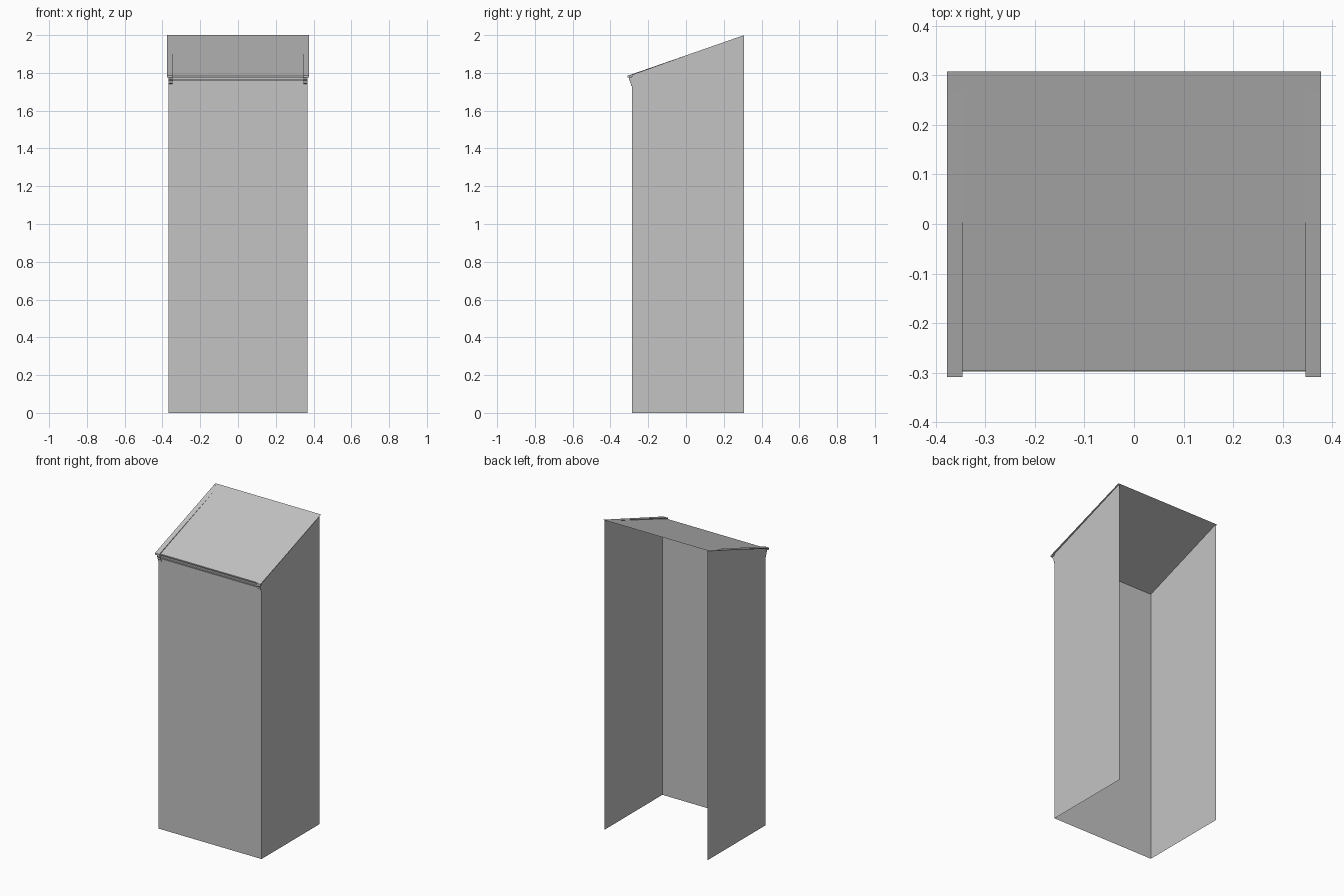
import bpy
import bmesh

cube = bpy.data.objects.get("Cube")
if cube:
    bpy.data.objects.remove(cube, do_unlink=True)

grey = bpy.data.materials.new("plain grey")
grey.use_nodes = True
grey.diffuse_color = (0.55, 0.55, 0.55, 1)
grey.node_tree.nodes["Principled BSDF"].inputs["Base Color"].default_value = (0.55, 0.55, 0.55, 1)

WALL_X, ROOF_X, TRIM_X = 0.368, 0.377, 0.346
FRONT, BACK, NOSE = -0.285, 0.308, -0.309


def roof_z(y):
    """Height of the sloping roof line at depth y."""
    return 2.0 + (y - BACK) * 0.215 / (BACK - NOSE)


def make_object(name, bm):
    mesh = bpy.data.meshes.new(name)
    bm.to_mesh(mesh)
    bm.free()
    mesh.materials.append(grey)
    obj = bpy.data.objects.new(name, mesh)
    bpy.context.collection.objects.link(obj)
    return obj


def sheet(name, points):
    bm = bmesh.new()
    bm.faces.new([bm.verts.new(p) for p in points])
    return make_object(name, bm)


def extrusion(name, profile, x0, x1):
    """Closed (y, z) profile extruded along x."""
    bm = bmesh.new()
    face = bm.faces.new([bm.verts.new((x0, y, z)) for y, z in profile])
    moved = bmesh.ops.extrude_face_region(bm, geom=[face], use_keep_orig=True)
    verts = [v for v in moved["geom"] if isinstance(v, bmesh.types.BMVert)]
    bmesh.ops.translate(bm, verts=verts, vec=(x1 - x0, 0, 0))
    bmesh.ops.recalc_face_normals(bm, faces=bm.faces)
    return make_object(name, bm)


# Thin walls, open at the back and the bottom
top = roof_z(FRONT) - 0.006
sheet("front_wall", [(-WALL_X, FRONT, 0), (WALL_X, FRONT, 0),
                     (WALL_X, FRONT, top), (-WALL_X, FRONT, top)])
for side, s in (("left", 1), ("right", -1)):
    outline = [(s * WALL_X, y, z) for y, z in
               ((FRONT, 0), (BACK, 0), (BACK, 2.0), (FRONT, roof_z(FRONT)))]
    sheet(side + "_wall", outline if s > 0 else outline[::-1])

# Sloping roof panel, set slightly below the side strips at the front
LIP = -0.297
lip_z = roof_z(LIP) - 0.006
sheet("roof_panel", [(-ROOF_X, LIP, lip_z), (ROOF_X, LIP, lip_z),
                     (ROOF_X, BACK, 2.0), (-ROOF_X, BACK, 2.0)])

# Tapering roof edge strips and stepped end brackets under the eaves
strip = [(NOSE, roof_z(NOSE)), (NOSE, 1.775), (LIP, 1.775),
         (LIP, lip_z), (0.268, roof_z(0.268))]
bracket = [(LIP, 1.777), (-0.303, 1.772), (-0.303, 1.764), (-0.296, 1.757),
           (-0.296, 1.746), (-0.291, 1.742), (-0.291, 1.73),
           (FRONT, 1.73), (FRONT, 1.777)]
for side, s in (("left", 1), ("right", -1)):
    extrusion(side + "_roof_strip", strip, s * TRIM_X, s * ROOF_X)
    extrusion(side + "_eave_bracket", bracket, s * TRIM_X, s * WALL_X)

# Horizontal eave mouldings between the brackets
for name, y, low, high in (("roof_lip", LIP, 1.776, lip_z),
                           ("upper_moulding", -0.298, 1.757, 1.766),
                           ("lower_moulding", -0.291, 1.741, 1.750)):
    extrusion(name, [(y, low), (FRONT, low), (FRONT, high), (y, high)],
              -TRIM_X, TRIM_X)
